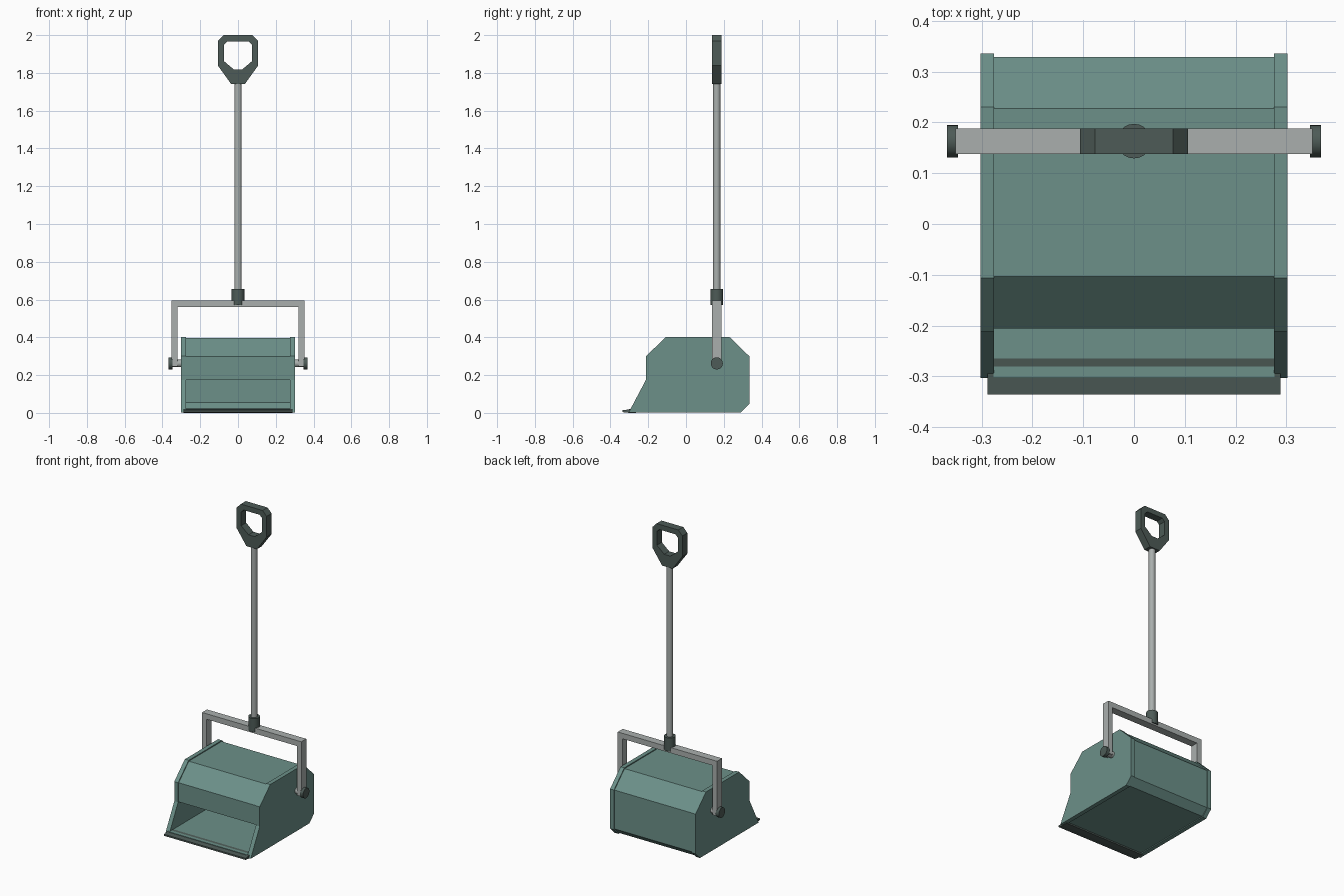
import bpy, bmesh, math
from mathutils import Vector

if "Cube" in bpy.data.objects:
    bpy.data.objects.remove(bpy.data.objects["Cube"])


def material(name, col):
    m = bpy.data.materials.new(name)
    m.diffuse_color = (*col, 1)
    m.use_nodes = True
    m.node_tree.nodes["Principled BSDF"].inputs["Base Color"].default_value = m.diffuse_color
    return m


TEAL = material("teal_metal", (0.15, 0.28, 0.25))
DARK = material("dark_plastic", (0.075, 0.105, 0.095))
STEEL = material("pale_steel", (0.40, 0.43, 0.42))
AXIS_Y = 0.163


def finish(name, bm, mat):
    bmesh.ops.recalc_face_normals(bm, faces=bm.faces)
    me = bpy.data.meshes.new(name)
    bm.to_mesh(me)
    bm.free()
    me.materials.append(mat)
    ob = bpy.data.objects.new(name, me)
    bpy.context.collection.objects.link(ob)
    return ob


def extrude(name, pts, a, b, axis, mat):
    """Extrude a 2D outline along x (points are y,z) or y (points are x,z)."""
    bm = bmesh.new()
    place = (lambda p: (a, p[0], p[1])) if axis == 'x' else (lambda p: (p[0], a, p[1]))
    f = bm.faces.new([bm.verts.new(place(p)) for p in pts])
    ext = bmesh.ops.extrude_face_region(bm, geom=[f])
    move = Vector((b - a, 0, 0)) if axis == 'x' else Vector((0, b - a, 0))
    bmesh.ops.translate(bm, vec=move,
                        verts=[v for v in ext['geom'] if isinstance(v, bmesh.types.BMVert)])
    return finish(name, bm, mat)


def cylinder(name, r, loc, depth, axis, sides, mat):
    bpy.ops.mesh.primitive_cylinder_add(
        vertices=sides, radius=r, depth=depth, location=loc,
        rotation=(0, math.pi / 2, 0) if axis == 'x' else (0, 0, 0))
    ob = bpy.context.object
    ob.name = name
    ob.data.materials.append(mat)
    bpy.ops.object.shade_smooth_by_angle(angle=math.radians(35))
    return ob


def inset(path, d):
    """Offset an open polyline to its left with mitred corners."""
    pts = [Vector(p) for p in path]
    dirs = [(q - p).normalized() for p, q in zip(pts, pts[1:])]
    nrm = [Vector((-v.y, v.x)) for v in dirs]
    out = []
    for i, p in enumerate(pts):
        n0, n1 = nrm[max(i - 1, 0)], nrm[min(i, len(nrm) - 1)]
        out.append(p + (n0 + n1) * d / (1 + n0.dot(n1)))
    return out


# scoop: side plates and the folded sheet between them
outline = [(-0.303, 0.003), (0.29, 0.003), (0.335, 0.047), (0.335, 0.30), (0.23, 0.402),
           (-0.106, 0.402), (-0.212, 0.30), (-0.212, 0.175)]
for s, side in ((1, "right"), (-1, "left")):
    extrude(side + "_side_plate", outline, s * 0.275, s * 0.302, 'x', TEAL)
outer, inner = inset(outline, 0.006), inset(outline, 0.018)
extrude("scoop_sheet", outer + inner[::-1], -0.276, 0.276, 'x', TEAL)

# cutting lip along the front of the floor
extrude("cutting_lip", [(-0.335, 0.004), (-0.30, 0.0), (-0.265, 0.0), (-0.265, 0.023),
                        (-0.303, 0.018), (-0.335, 0.014)], -0.288, 0.288, 'x', DARK)

# lifting bracket with pivots
extrude("lifting_bracket", [(-0.351, 0.245), (-0.351, 0.595), (0.351, 0.595), (0.351, 0.245),
                            (0.319, 0.245), (0.319, 0.56), (-0.319, 0.56), (-0.319, 0.245)],
        AXIS_Y + 0.025, AXIS_Y - 0.025, 'y', STEEL)
for s, side in ((1, "right"), (-1, "left")):
    cylinder(side + "_pivot_pin", 0.020, (s * 0.32, AXIS_Y, 0.262), 0.09, 'x', 20, STEEL)
    cylinder(side + "_pivot_cap", 0.032, (s * 0.357, AXIS_Y, 0.262), 0.022, 'x', 20, DARK)

# pole and socket
cylinder("pole_socket", 0.034, (0, AXIS_Y, 0.613), 0.086, 'z', 20, DARK)
cylinder("pole", 0.0195, (0, AXIS_Y, 1.19), 1.16, 'z', 20, STEEL)


# hand grip: a closed ring between two mirrored outlines
def mirrored(half):
    return half + [(-x, z) for x, z in reversed(half)]


out_ring = mirrored([(0.037, 1.742), (0.106, 1.838), (0.106, 1.970), (0.077, 2.0)])
in_ring = mirrored([(0.022, 1.818), (0.074, 1.862), (0.074, 1.950), (0.056, 1.967)])
bm = bmesh.new()
loops = [[bm.verts.new((x, AXIS_Y + dy, z)) for x, z in ring]
         for dy, ring in ((-0.025, out_ring), (0.025, out_ring), (0.025, in_ring), (-0.025, in_ring))]
for k in range(4):
    a, b = loops[k], loops[(k + 1) % 4]
    for i in range(8):
        j = (i + 1) % 8
        bm.faces.new((a[i], a[j], b[j], b[i]))
finish("hand_grip", bm, DARK)
